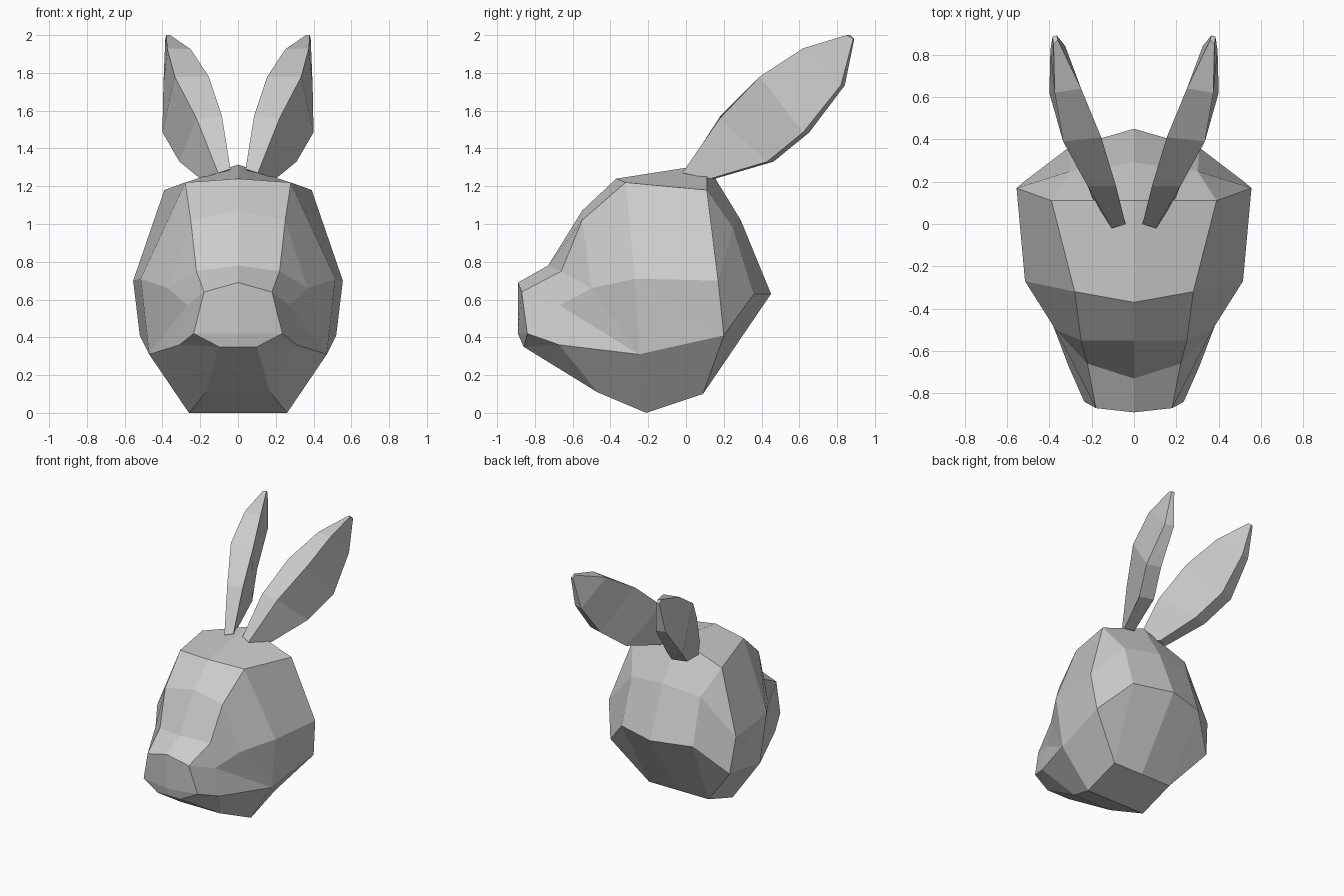
import bpy, bmesh

if "Cube" in bpy.data.objects:
    bpy.data.objects.remove(bpy.data.objects["Cube"])


def build(name, faces):
    """Make a flat-shaded object from right-half faces and their mirror image."""
    bm = bmesh.new()
    for side in (1, -1):
        for face in faces:
            pts = list(dict.fromkeys(face))      # drop repeated corners
            if len(pts) > 2:
                bm.faces.new([bm.verts.new((side * x, y, z)) for x, y, z in pts])
    bmesh.ops.remove_doubles(bm, verts=bm.verts, dist=0.0005)
    bmesh.ops.recalc_face_normals(bm, faces=bm.faces)
    mesh = bpy.data.meshes.new(name)
    bm.to_mesh(mesh)
    bm.free()
    obj = bpy.data.objects.new(name, mesh)
    bpy.context.collection.objects.link(obj)
    return obj


def strip(a, b):
    """Faces bridging two closed loops of equal length."""
    n = len(a)
    return [(a[i], a[(i + 1) % n], b[(i + 1) % n], b[i]) for i in range(n)]


# Head: centre profile (y, z) from nose over the crown, down the back, under the chin
profile = [(-.89, .69), (-.73, .78), (-.55, 1.07), (-.37, 1.24), (.11, 1.315), (.29, 1.02),
           (.45, .63), (.09, .10), (-.21, 0), (-.47, .11), (-.86, .35), (-.89, .42)]
centre = [(0, y, z) for y, z in profile]

# Head: ridge loop framing the face, crown, back and jaw
ridge = [(.18, -.87, .64), (.22, -.66, .75), (.25, -.55, 1.02), (.28, -.32, 1.22),
         (.39, .11, 1.18), (.30, .25, .98), (.31, .36, .63), (.26, .09, .10),
         (.26, -.21, 0), (.17, -.47, .11), (.10, -.86, .35), (.235, -.84, .42)]

# Head: side landmarks
muzzle, eye, cheek = (.27, -.67, .57), (.37, -.50, .66), (.515, -.27, .71)
temple, nape = (.555, .17, .70), (.52, .20, .41)
jaw, lip = (.47, -.25, .31), (.31, -.67, .36)
side = [muzzle, eye, eye, cheek, temple, temple, nape, nape, jaw, lip, lip, muzzle]

faces = strip(centre, ridge) + strip(ridge, side)
faces += [(cheek, temple, nape), (cheek, nape, jaw), (eye, cheek, jaw),
          (muzzle, eye, jaw), (muzzle, jaw, lip), (ridge[11], muzzle, lip)]
# the lip-to-muzzle corner is closed by the last triangle
faces.remove((lip, muzzle, muzzle, lip)) if (lip, muzzle, muzzle, lip) in faces else None
faces = [f for f in faces if f != (ridge[10], ridge[11], muzzle, lip)]
faces.append((ridge[10], ridge[11], lip))
build("head", faces)

# Ears: three edge lines from base to tip, plus a thickness for the rear edge
inner = [(.04, 0, 1.29), (.085, .18, 1.57), (.155, .41, 1.78), (.25, .64, 1.925), (.36, .87, 2.0)]
outer = [(.105, -.02, 1.27), (.22, .18, 1.56), (.335, .39, 1.78), (.375, .62, 1.93), (.38, .85, 2.0)]
rear = [(.20, .13, 1.24), (.31, .43, 1.33), (.40, .62, 1.485), (.395, .82, 1.735), (.385, .885, 1.98)]
width = [.08, .11, .11, .07, .02]
rear_in = [(x - w, y + .03 * w / .1, z) for (x, y, z), w in zip(rear, width)]
rings = list(zip(inner, outer, rear, rear_in))
ear_faces = [f for a, b in zip(rings, rings[1:]) for f in strip(a, b)]
build("ears", ear_faces + [rings[0], rings[-1]])
